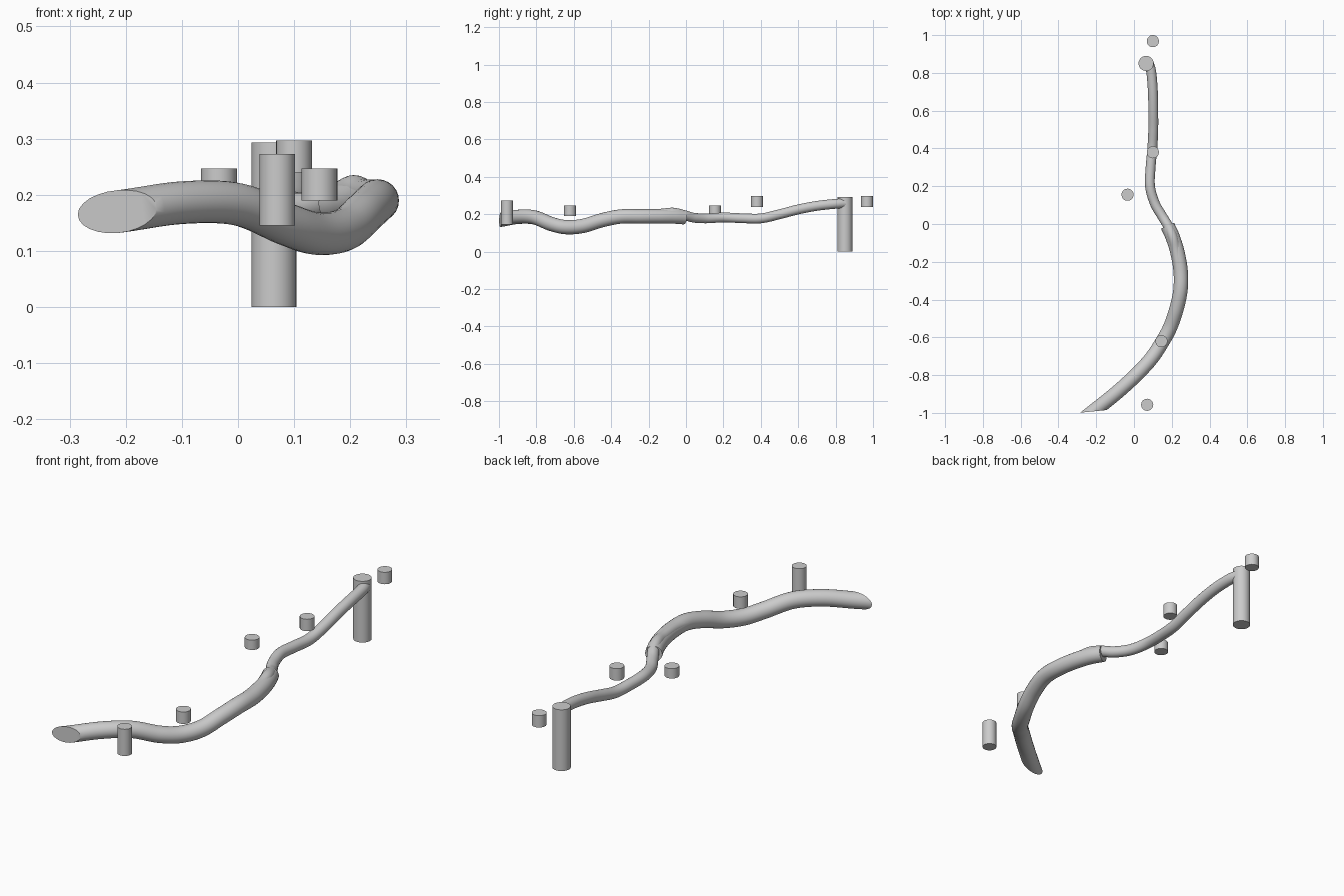
import bpy, bmesh, math
from mathutils import Vector

cube = bpy.data.objects.get("Cube")
if cube:
    bpy.data.objects.remove(cube, do_unlink=True)

grey = bpy.data.materials.new("light grey")
grey.use_nodes = True
colour = (0.6, 0.6, 0.6, 1)
grey.diffuse_color = colour
grey.node_tree.nodes["Principled BSDF"].inputs["Base Color"].default_value = colour


def finish(name, bm):
    bmesh.ops.recalc_face_normals(bm, faces=bm.faces)
    mesh = bpy.data.meshes.new(name)
    bm.to_mesh(mesh)
    bm.free()
    mesh.materials.append(grey)
    obj = bpy.data.objects.new(name, mesh)
    bpy.context.collection.objects.link(obj)
    bpy.ops.object.select_all(action="DESELECT")
    obj.select_set(True)
    bpy.context.view_layer.objects.active = obj
    bpy.ops.object.shade_smooth_by_angle(angle=math.radians(35))
    return obj


def post(name, x, y, bottom, top, radius=0.032):
    bm = bmesh.new()
    bmesh.ops.create_cone(bm, cap_ends=True, segments=32, radius1=radius,
                          radius2=radius, depth=top - bottom)
    bmesh.ops.translate(bm, verts=bm.verts, vec=(x, y, (bottom + top) / 2))
    finish(name, bm)


def smooth_path(points, steps=8):
    """Catmull-Rom samples through the given points."""
    p = [Vector(q) for q in points]
    p = [2 * p[0] - p[1]] + p + [2 * p[-1] - p[-2]]
    out = []
    for a, b, c, d in zip(p, p[1:], p[2:], p[3:]):
        for i in range(steps):
            t = i / steps
            out.append(0.5 * (2 * b + (c - a) * t + (2 * a - 5 * b + 4 * c - d) * t * t
                              + (3 * b - a - 3 * c + d) * t ** 3))
    return out + [p[-2]]


def tube(name, points, radius, sides=24, cut=None):
    path = smooth_path(points)
    bm = bmesh.new()
    rings = []
    for i, centre in enumerate(path):
        along = (path[min(i + 1, len(path) - 1)] - path[max(i - 1, 0)]).normalized()
        side = along.cross(Vector((0, 0, 1))).normalized()
        up = side.cross(along)
        angles = [math.tau * k / sides for k in range(sides)]
        rings.append([bm.verts.new(centre + radius * (side * math.cos(a) + up * math.sin(a)))
                      for a in angles])
    for r, s in zip(rings, rings[1:]):
        for k in range(sides):
            n = (k + 1) % sides
            bm.faces.new((r[k], r[n], s[n], s[k]))
    bm.faces.new(rings[0])
    bm.faces.new(rings[-1])
    if cut:
        # Slice the end off obliquely and close it with a flat face
        geom = bm.verts[:] + bm.edges[:] + bm.faces[:]
        res = bmesh.ops.bisect_plane(bm, geom=geom, plane_co=cut[0], plane_no=cut[1],
                                     clear_outer=True)
        edges = [e for e in res["geom_cut"] if isinstance(e, bmesh.types.BMEdge)]
        bmesh.ops.contextual_create(bm, geom=edges)
    finish(name, bm)


# Wide front channel with an oblique flat mouth
tube("front_tube", [
    (-0.36, -1.105, 0.155), (-0.215, -0.992, 0.17), (-0.10, -0.90, 0.186),
    (0.0, -0.81, 0.183), (0.085, -0.72, 0.148), (0.14, -0.64, 0.131),
    (0.19, -0.55, 0.138), (0.225, -0.45, 0.168), (0.246, -0.35, 0.188),
    (0.247, -0.25, 0.189), (0.23, -0.15, 0.189), (0.205, -0.07, 0.188),
    (0.178, -0.01, 0.184)], 0.038,
    cut=((-0.215, -0.992, 0.17), (0.1, -1, 0)))

# Narrow rear channel, sinking into the front one
tube("rear_tube", [
    (0.235, -0.36, 0.19), (0.238, -0.25, 0.199), (0.222, -0.14, 0.203),
    (0.205, -0.07, 0.209), (0.18, -0.01, 0.196), (0.15, 0.04, 0.182),
    (0.11, 0.11, 0.178), (0.085, 0.20, 0.183), (0.088, 0.30, 0.179),
    (0.097, 0.40, 0.178), (0.102, 0.50, 0.2), (0.102, 0.60, 0.226),
    (0.10, 0.70, 0.245), (0.092, 0.80, 0.256), (0.08, 0.848, 0.258)], 0.026)

# Tall standing post and the short pegs beside the channel
post("standing_post", 0.064, 0.85, 0.0, 0.293, 0.04)
post("front_peg", 0.07, -0.957, 0.145, 0.273)
post("front_bend_peg", 0.145, -0.62, 0.19, 0.247)
post("middle_peg", -0.034, 0.155, 0.2, 0.247)
post("rear_bend_peg", 0.10, 0.38, 0.24, 0.297)
post("back_peg", 0.10, 0.968, 0.24, 0.297)
